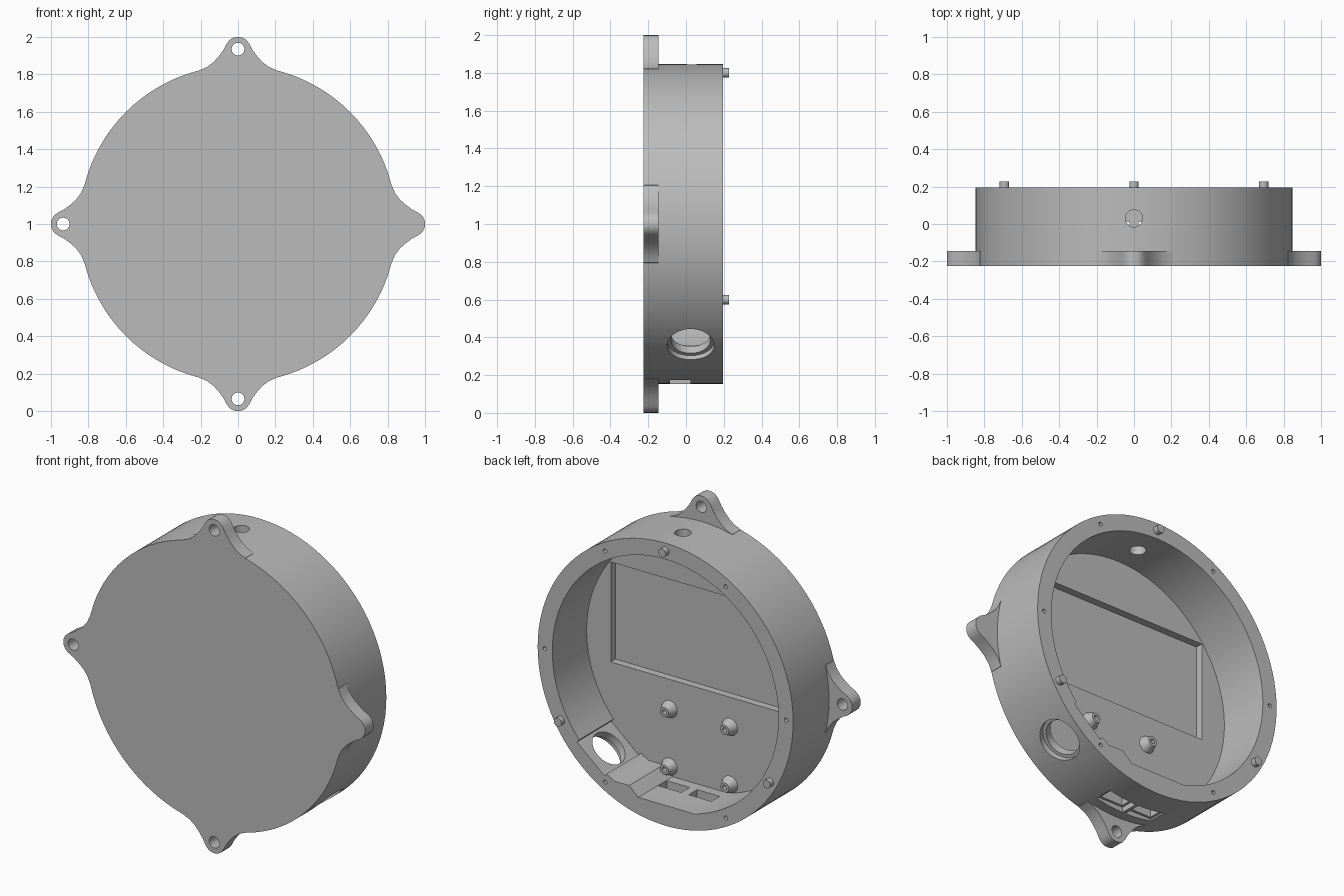
import bpy, bmesh
from math import sin, cos, pi, radians
from mathutils import Matrix, Vector

cube = bpy.data.objects.get("Cube")
if cube:
    bpy.data.objects.remove(cube)

grey = bpy.data.materials.new("plain grey")
grey.use_nodes = True
grey.diffuse_color = (0.5, 0.5, 0.5, 1)
grey.node_tree.nodes["Principled BSDF"].inputs["Base Color"].default_value = (0.5, 0.5, 0.5, 1)

CENTRE = Matrix.Translation((0, 0, 1))
FRONT, FLOOR, BACK = -0.225, -0.13, 0.195


def circle(r, n=32, cx=0, cz=0):
    return [(cx + r * cos(2 * pi * i / n), cz + r * sin(2 * pi * i / n)) for i in range(n)]


def rect(x0, x1, z0, z1):
    return [(x0, z0), (x1, z0), (x1, z1), (x0, z1)]


def polar(r, degrees):
    return r * cos(radians(degrees)), r * sin(radians(degrees))


def prism(name, outline, y0, y1, frame=Matrix(), taper=1):
    """Extrude an x-z outline along y; taper scales the far end about its middle."""
    bm = bmesh.new()
    mid = sum((Vector(p) for p in outline), Vector((0, 0))) / len(outline)
    rings = []
    for y, s in ((y0, 1), (y1, taper)):
        pts = [mid + (Vector(p) - mid) * s for p in outline]
        rings.append([bm.verts.new((p.x, y, p.y)) for p in pts])
        bm.faces.new(rings[-1])
    for i in range(len(outline)):
        j = (i + 1) % len(outline)
        bm.faces.new((rings[0][i], rings[0][j], rings[1][j], rings[1][i]))
    bmesh.ops.recalc_face_normals(bm, faces=bm.faces)
    bm.transform(CENTRE @ frame)
    mesh = bpy.data.meshes.new(name)
    bm.to_mesh(mesh)
    bm.free()
    mesh.materials.append(grey)
    obj = bpy.data.objects.new(name, mesh)
    bpy.context.collection.objects.link(obj)
    return obj


def radial(degrees, y=0):
    """Frame whose y axis points outward from the housing centre."""
    c, s = polar(1, degrees)
    return Matrix(((-s, c, 0, 0), (0, 0, 1, y), (c, s, 0, 0), (0, 0, 0, 1)))


def combine(target, tool, operation):
    mod = target.modifiers.new(operation, "BOOLEAN")
    mod.operation, mod.solver, mod.object = operation, "EXACT", tool
    deps = bpy.context.evaluated_depsgraph_get()
    mesh = bpy.data.meshes.new_from_object(target.evaluated_get(deps))
    target.modifiers.clear()
    target.data = mesh
    bpy.data.objects.remove(tool)


def add(*args, **kw):
    combine(housing, prism("addition", *args, **kw), "UNION")


def cut(*args, **kw):
    combine(housing, prism("cutter", *args, **kw), "DIFFERENCE")


def smooth(obj):
    bpy.ops.object.select_all(action="DESELECT")
    obj.select_set(True)
    bpy.context.view_layer.objects.active = obj
    bpy.ops.object.shade_smooth_by_angle(angle=radians(30))


# Round cup with a shallow rectangular display recess in its floor
housing = prism("housing", circle(0.847, 96), FRONT, BACK)
cut(circle(0.75, 96), FLOOR, 0.4)
cut(rect(-0.59, 0.59, -0.147, 0.452), -0.175, 0.0)

# Four mounting ears with flared flanks
flank = [(0.21, 0.78), (0.205, 0.823), (0.165, 0.84), (0.13, 0.866), (0.1, 0.9),
         (0.075, 0.935), (0.058, 0.968), (0.04, 0.988), (0.02, 0.998)]
ear = flank + [(0, 1)] + [(-x, z) for x, z in reversed(flank)]
for k in range(4):
    c, s = polar(1, 90 * k)
    add([(x * c - z * s, x * s + z * c) for x, z in ear], FRONT, -0.145)
    hx, hz = polar(0.935, 90 * k)
    cut(circle(0.034, 32, hx, hz), -0.3, 0)

# Thickened connector seat and the shelf beside it
add(rect(-0.2, 0.2, -0.79, -0.725), -0.16, BACK)
add([(0.16, -0.74), (0.4, -0.74), (0.4, -0.67), (0.24, -0.67), (0.18, -0.725)], -0.16, BACK)

# Flat pad and stepped cable hole through the lower left wall
cable = radial(-49.5, 0.025)
cut(rect(-0.12, 0.12, -0.155, 0.3), 0.6, 0.762, frame=cable)
cut(circle(0.105, 48), 0.6, 1, frame=cable)
cut(circle(0.125, 48), 0.81, 1, frame=cable)

# Top hole, twin connector slots with a wider outer pocket
cut(circle(0.046), 0.6, 1, frame=radial(90, 0.03))
for side in (-0.1, 0.1):
    cut(rect(side - 0.075, side + 0.075, -0.04, 0.04), 0.6, 1, frame=radial(-90, -0.03))
    cut(rect(side - 0.09, side + 0.09, -0.055, 0.055), 0.815, 1, frame=radial(-90, -0.03))

# Screw holes around the rim
for k in range(6):
    cut(circle(0.012, 16, *polar(0.8, 60 * k)), 0.08, 0.3)
smooth(housing)

# Locating pins
for k in range(3):
    pin = prism("locating_pin", circle(0.025, 24, *polar(0.8, 90 + 120 * k)), BACK - 0.01, 0.227)
    smooth(pin)

# Tapered board standoffs with screw holes
for x in (-0.2, 0.2):
    for z in (-0.67, -0.325):
        post = prism("standoff", circle(0.052, 32, x, z), FLOOR - 0.002, -0.08, taper=0.55)
        combine(post, prism("cutter", circle(0.014, 16, x, z), -0.12, 0), "DIFFERENCE")
        smooth(post)
